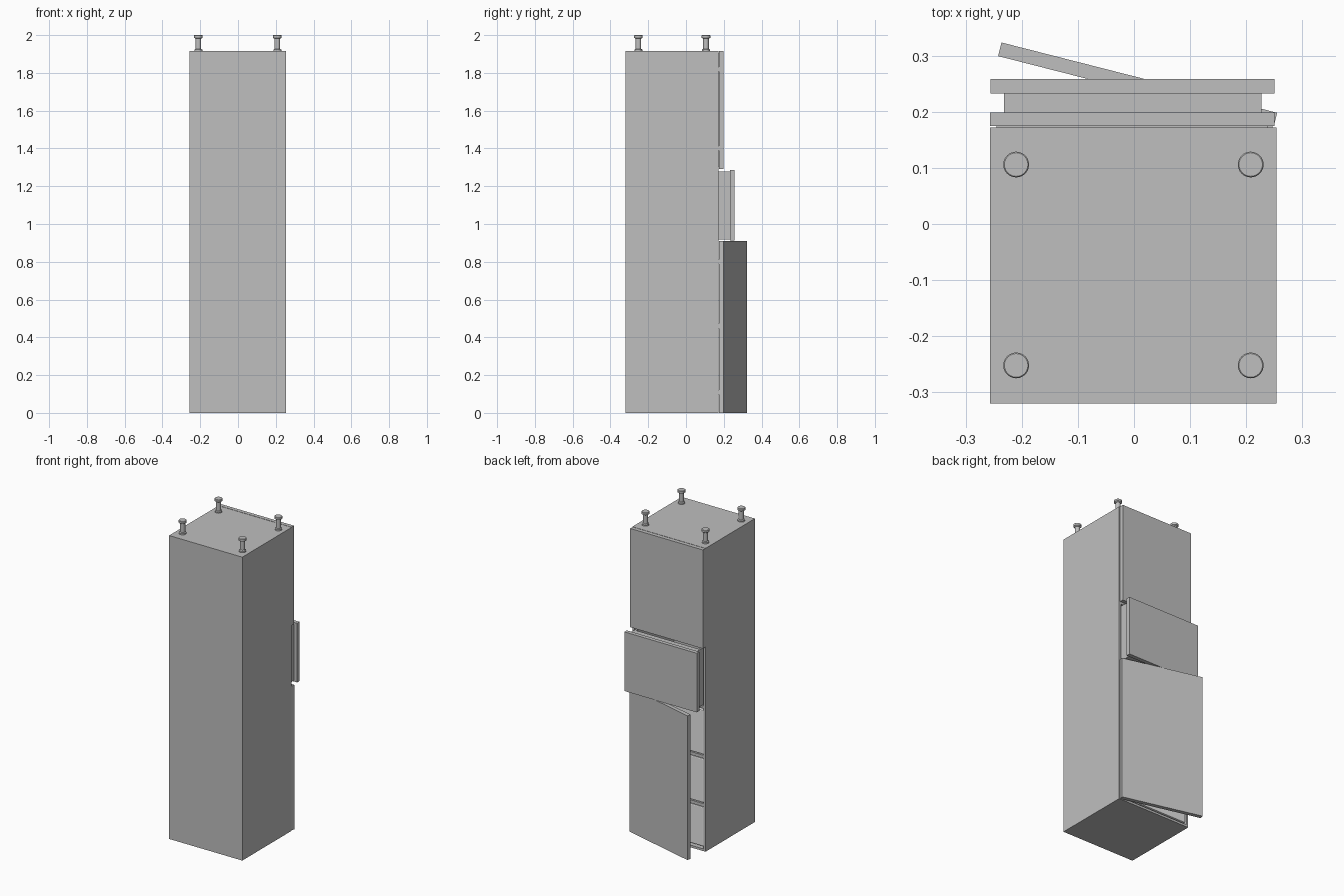
import bpy, bmesh, math
from mathutils import Vector, Matrix

cube = bpy.data.objects.get("Cube")
if cube:
    bpy.data.objects.remove(cube, do_unlink=True)


def material(name, value):
    m = bpy.data.materials.new(name)
    m.use_nodes = True
    color = (value, value, value, 1)
    m.diffuse_color = color
    m.node_tree.nodes["Principled BSDF"].inputs["Base Color"].default_value = color
    return m


GREY = material("cabinet grey", 0.52)
WHITE = material("interior white", 0.8)


def add_object(name, bm, mat):
    mesh = bpy.data.meshes.new(name)
    bmesh.ops.recalc_face_normals(bm, faces=bm.faces)
    bm.to_mesh(mesh)
    bm.free()
    mesh.materials.append(mat)
    obj = bpy.data.objects.new(name, mesh)
    bpy.context.collection.objects.link(obj)
    return obj


def box(name, xs, ys, zs, mat=GREY):
    bm = bmesh.new()
    size = [b - a for a, b in (xs, ys, zs)]
    mid = [(a + b) / 2 for a, b in (xs, ys, zs)]
    bmesh.ops.create_cube(bm, size=1, matrix=Matrix.Translation(mid) @ Matrix.Diagonal((*size, 1)))
    return add_object(name, bm, mat)


def spin_profile(name, profile, center, sides=24):
    bm = bmesh.new()
    verts = [bm.verts.new((r, 0, z)) for r, z in profile]
    edges = [bm.edges.new(pair) for pair in zip(verts, verts[1:])]
    bmesh.ops.spin(bm, geom=verts + edges, axis=(0, 0, 1), cent=(0, 0, 0),
                   angle=math.tau, steps=sides)
    bmesh.ops.remove_doubles(bm, verts=bm.verts, dist=0.0001)
    obj = add_object(name, bm, GREY)
    obj.location = center
    for poly in obj.data.polygons:
        poly.use_smooth = abs(poly.normal.z) < 0.5
    return obj


# Overall carcass dimensions
LEFT, RIGHT = -0.257, 0.254
FRONT, BACK = -0.32, 0.172
TOP, WALL = 1.915, 0.014
inner_x = (LEFT + WALL, RIGHT - WALL)
inner_y = (FRONT + WALL, BACK)

# Carcass shell, open at the back
box("right_side_wall", (LEFT, LEFT + WALL), (FRONT, BACK), (0, TOP))
box("left_side_wall", (RIGHT - WALL, RIGHT), (FRONT, BACK), (0, TOP))
box("front_wall", inner_x, (FRONT, FRONT + WALL), (0, TOP))
for name, z in (("bottom_panel", 0), ("lower_divider", 0.9),
                ("upper_divider", 1.28), ("top_panel", TOP - WALL)):
    box(name, inner_x, inner_y, (z, z + WALL))

# Shelves and three pale bins behind the lower door
levels = (WALL, 0.29, 0.595, 0.9)
for i, (low, high) in enumerate(zip(levels, levels[1:])):
    if i:
        box(f"lower_shelf_{i}", inner_x, inner_y, (low - 0.01, low + 0.01))
    bin_obj = box(f"lower_bin_{i + 1}", (LEFT + 0.018, RIGHT - 0.018),
                  (-0.28, BACK - 0.004), (low + 0.012, high - 0.014), WHITE)
    bevel = bin_obj.modifiers.new("rounded_corners", "BEVEL")
    bevel.width = 0.006
    bevel.segments = 2

# Closed upper door with a recessed seal
box("upper_door", (LEFT, 0.25), (0.175, 0.199), (1.292, TOP))
box("upper_door_seal", (LEFT + 0.012, 0.238), (BACK - 0.002, 0.176), (1.305, TOP - 0.012))

# Drawer pulled partly out
box("drawer_panel", (-0.256, 0.25), (0.233, 0.258), (0.912, 1.285))
box("drawer_liner", (-0.232, 0.227), (0.19, 0.234), (0.918, 1.277))
box("drawer_floor", (-0.232, 0.227), (-0.2, 0.19), (0.918, 0.93))
for name, x in (("drawer_right_side", -0.232), ("drawer_left_side", 0.215)):
    box(name, (x, x + 0.012), (-0.2, 0.19), (0.93, 1.277))
box("drawer_end", (-0.22, 0.215), (-0.2, -0.188), (0.93, 1.277))

# Lower door standing ajar on the left-hand hinge line
door = box("lower_door", (-0.507, 0), (0, 0.025), (0, 0.91))
door.location = Vector((0.249, 0.174, 0))
door.rotation_euler.z = math.radians(-14.3)

# Small hinge blocks on the left edge
for i, z in enumerate((0.11, 0.46, 0.8, 1.4, 1.82)):
    box(f"hinge_{i + 1}", (0.225, 0.247), (0.165, 0.177), (z - 0.012, z + 0.012))

# Spool-shaped feet on the top panel
foot_profile = ((0, 0), (0.021, 0), (0.021, 0.008), (0.015, 0.012), (0.015, 0.066),
                (0.023, 0.071), (0.023, 0.083), (0.021, 0.085), (0, 0.085))
for side, x in (("right", -0.21), ("left", 0.208)):
    for end, y in (("front", -0.252), ("back", 0.106)):
        spin_profile(f"{end}_{side}_foot", foot_profile, (x, y, TOP))
